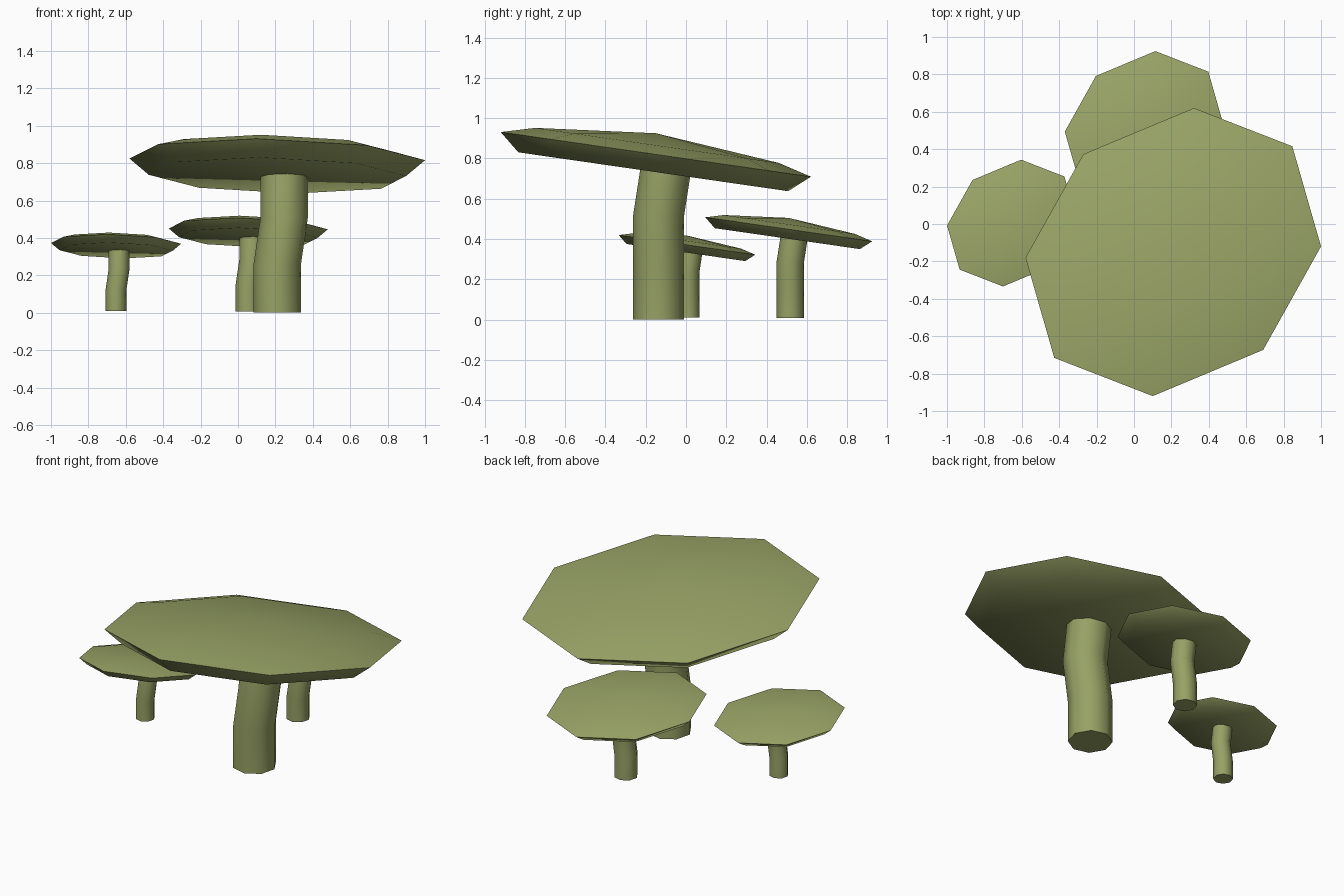
import bpy, bmesh, math
from mathutils import Vector

if "Cube" in bpy.data.objects:
    bpy.data.objects.remove(bpy.data.objects["Cube"])

mat = bpy.data.materials.new("olive")
mat.diffuse_color = (0.31, 0.36, 0.13, 1)
mat.use_nodes = True
mat.node_tree.nodes["Principled BSDF"].inputs["Base Color"].default_value = mat.diffuse_color

SIDES = 8
TILT = -0.144                              # cap plane slope along y
A = Vector((0.79, 0.03, 0.03 * TILT))      # the two axes of the skewed octagonal cap
B = Vector((0.11, 0.77, 0.77 * TILT))
N = A.cross(B).normalized()


def loft(name, rings, apex, origin, scale):
    """Join rings of points, closing the bottom flat and the top flat or to an apex."""
    bm = bmesh.new()
    vs = [[bm.verts.new(origin + p * scale) for p in ring] for ring in rings]
    for lo, hi in zip(vs, vs[1:]):
        for i in range(SIDES):
            j = (i + 1) % SIDES
            bm.faces.new((lo[i], lo[j], hi[j], hi[i]))
    bm.faces.new(vs[0][::-1])
    if apex is None:
        bm.faces.new(vs[-1])
    else:
        tip = bm.verts.new(origin + apex * scale)
        for i in range(SIDES):
            bm.faces.new((vs[-1][i], vs[-1][(i + 1) % SIDES], tip))
    bmesh.ops.recalc_face_normals(bm, faces=bm.faces)
    me = bpy.data.meshes.new(name)
    bm.to_mesh(me)
    bm.free()
    me.materials.append(mat)
    ob = bpy.data.objects.new(name, me)
    bpy.context.collection.objects.link(ob)
    bpy.ops.object.select_all(action='DESELECT')
    ob.select_set(True)
    bpy.context.view_layer.objects.active = ob
    bpy.ops.object.shade_smooth_by_angle(angle=math.radians(60))


def cap_ring(size, height):
    angles = [2 * math.pi * i / SIDES for i in range(SIDES)]
    return [(A * math.cos(t) + B * math.sin(t)) * size + N * height
            + Vector((0, 0, 0.82)) for t in angles]


def stem_ring(x, y, z):
    angles = [2 * math.pi * i / SIDES + 0.14 for i in range(SIDES)]
    return [Vector((x + 0.128 * math.cos(t), y + 0.128 * math.sin(t), z)) for t in angles]


def mushroom(name, x, y, z, scale):
    origin = Vector((x, y, z))
    # cap: flat underside, wide rim, shallow cone on top
    loft(name + "_cap", [cap_ring(0.87, -0.087), cap_ring(1, 0), cap_ring(0.785, 0.045)],
         Vector((0.0, 0.0, 0.925)), origin, scale)
    # stem: bends sideways, then backwards
    loft(name + "_stem", [stem_ring(0, 0.013, 0), stem_ring(0, 0.013, 0.26),
                          stem_ring(0.037, 0.013, 0.51), stem_ring(0.037, 0.055, 0.78)],
         None, origin, scale)


mushroom("large_mushroom", 0.21, -0.15, 0.0, 1.0)
mushroom("medium_mushroom", 0.055, 0.51, 0.007, 0.538)
mushroom("small_mushroom", -0.652, 0.005, 0.01, 0.44)
